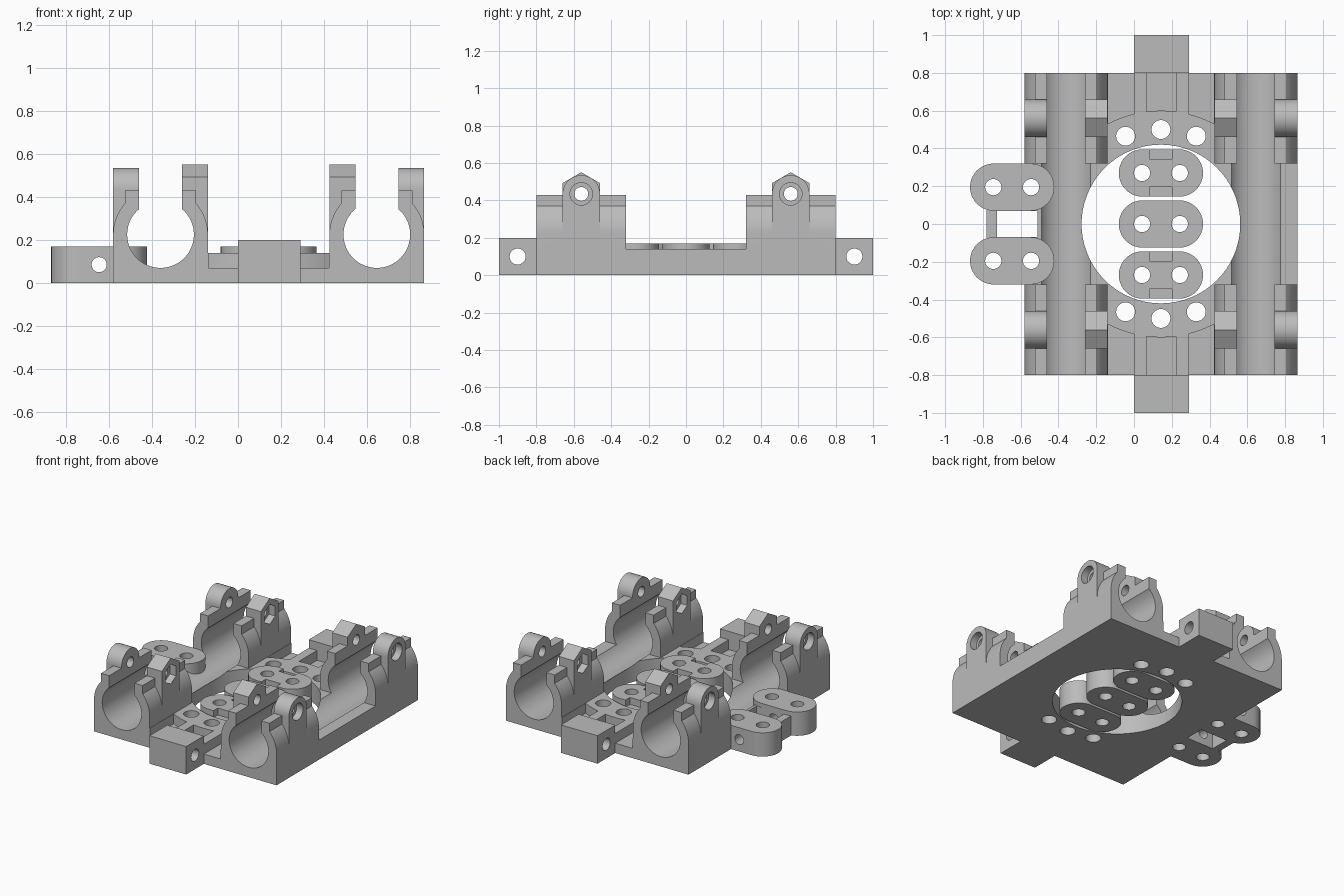
import bpy, bmesh
from math import sin, cos, pi, sqrt
from mathutils import Vector

if "Cube" in bpy.data.objects:
    bpy.data.objects.remove(bpy.data.objects["Cube"], do_unlink=True)

grey = bpy.data.materials.new("plain_grey")
grey.use_nodes = True
colour = (0.5, 0.5, 0.5, 1)
grey.diffuse_color = colour
grey.node_tree.nodes["Principled BSDF"].inputs["Base Color"].default_value = colour

MID = 0.1425          # centre line of the plate
CLAMP_OFFSET = 0.5025
BORE_Z, BORE_R = 0.225, 0.155
BOLT_Z = 0.435
PLATE_TOP = 0.14
parts = []


def prism(name, pts, axis, lo, hi):
    """Extrude a 2D profile along an axis from lo to hi."""
    place = {"X": lambda a, b: (lo, a, b),
             "Y": lambda a, b: (a, lo, b),
             "Z": lambda a, b: (a, b, lo)}[axis]
    step = Vector([hi - lo if c == axis else 0 for c in "XYZ"])
    bm = bmesh.new()
    face = bm.faces.new([bm.verts.new(place(a, b)) for a, b in pts])
    new = bmesh.ops.extrude_face_region(bm, geom=[face])["geom"]
    bmesh.ops.translate(bm, vec=step, verts=[v for v in new if isinstance(v, bmesh.types.BMVert)])
    bmesh.ops.recalc_face_normals(bm, faces=bm.faces)
    mesh = bpy.data.meshes.new(name)
    bm.to_mesh(mesh)
    bm.free()
    mesh.materials.append(grey)
    ob = bpy.data.objects.new(name, mesh)
    bpy.context.collection.objects.link(ob)
    return ob


def arc(cx, cy, r, start, end, n):
    return [(cx + r * cos(start + (end - start) * i / n),
             cy + r * sin(start + (end - start) * i / n)) for i in range(n + 1)]


def circle(cx, cy, r, n=40, turn=0):
    return arc(cx, cy, r, turn, turn + 2 * pi, n)[:-1]


def rect(x0, x1, y0, y1):
    return [(x0, y0), (x1, y0), (x1, y1), (x0, y1)]


def stadium(cx, cy, half, r):
    d = half - r
    return arc(cx + d, cy, r, -pi / 2, pi / 2, 20) + arc(cx - d, cy, r, pi / 2, 3 * pi / 2, 20)


def combine(ob, others, operation):
    """Apply booleans with throwaway helper solids."""
    for other in others:
        other.hide_render = True
        mod = ob.modifiers.new("bool", "BOOLEAN")
        mod.operation, mod.solver, mod.object = operation, "EXACT", other
        bpy.context.view_layer.objects.active = ob
        bpy.ops.object.modifier_apply(modifier=mod.name)
        bpy.data.objects.remove(other, do_unlink=True)


def cut(ob, *cutters):
    combine(ob, cutters, "DIFFERENCE")


def hole(axis, a, b, r, lo, hi, n=32):
    return prism("cutter", circle(a, b, r, n), axis, lo, hi)


# Base plate with central opening, rod troughs and window beside the bracket
plate = prism("base_plate", rect(-0.58, 0.865, -0.8, 0.8), "Z", 0, PLATE_TOP)
cut(plate, hole("Z", MID, 0, 0.42, -0.1, 0.3, 96),
    prism("cutter", rect(-0.6, -0.51, -0.07, 0.07), "Z", -0.1, 0.3))
for side in (-1, 1):
    cut(plate, hole("Y", MID + side * CLAMP_OFFSET, BORE_Z, BORE_R, -1, 1, 64))

# Lowered floors outside the raised ring, and ring bolt holes
for end in (-1, 1):
    for x0, x1 in ((-0.1375, 0), (0.065, 0.222), (0.29, 0.4225)):
        xs = [x0 + (x1 - x0) * i / 8 for i in range(9)]
        edge = [(x, end * sqrt(0.36 - (x - MID) ** 2)) for x in xs]
        cut(plate, prism("cutter", edge + [(x1, end * 0.85), (x0, end * 0.85)], "Z", 0.07, 0.3))
    for dx, y in ((-0.187, 0.465), (0, 0.5), (0.187, 0.465)):
        cut(plate, hole("Z", MID + dx, end * y, 0.05, -0.1, 0.3))
    cut(plate, hole("Z", -0.545, end * 0.195, 0.043, -0.1, 0.3))
parts.append(plate)

# End tabs with a cross hole
for end, label in ((-1, "front"), (1, "back")):
    tab = prism(label + "_tab", rect(0, 0.29, min(end, end * 0.8), max(end, end * 0.8)), "Z", 0, 0.2)
    cut(tab, hole("X", end * 0.9, 0.1, 0.043, -0.2, 0.5))
    parts.append(tab)

# Four split rod clamps, each with a round bolt ear outside and a hexagonal nut ear inside
half = ([(0.22, PLATE_TOP), (0.22, BORE_Z)] + arc(0, BORE_Z, 0.22, 0.08, 0.72, 12)
        + [(0.165, 0.37), (0.165, 0.43), (0.1, 0.43), (0.1, BORE_Z)])
for side, s_name in ((-1, "right"), (1, "left")):
    cx = MID + side * CLAMP_OFFSET
    profile = [(cx + x, z) for x, z in half] + [(cx - x, z) for x, z in reversed(half)]
    for end, e_name in ((-1, "front"), (1, "back")):
        y = end * 0.56
        clamp = prism(f"{e_name}_{s_name}_clamp", profile, "Y", y - 0.24, y + 0.24)
        foot = [(y - 0.1, 0.2), (y + 0.1, 0.2)]
        round_ear = prism("ear", foot + arc(y, BOLT_Z, 0.1, 0, pi, 24), "X",
                          cx + side * 0.1, cx + side * 0.22)
        hex_ear = prism("ear", foot + arc(y, BOLT_Z, 0.1155, pi / 6, 5 * pi / 6, 2), "X",
                        cx - side * 0.1, cx - side * 0.22)
        combine(clamp, [round_ear, hex_ear], "UNION")
        cut(clamp, hole("Y", cx, BORE_Z, BORE_R, -1, 1, 64),
            hole("X", y, BOLT_Z, 0.037, cx - 0.3, cx + 0.3),
            hole("X", y, BOLT_Z, 0.06, cx + side * 0.17, cx + side * 0.3),
            prism("cutter", circle(y, BOLT_Z, 0.07, 6, pi / 6), "X",
                  cx - side * 0.17, cx - side * 0.3))
        parts.append(clamp)


def pad(name, cx, cy):
    """Rounded block with two vertical holes."""
    ob = prism(name, stadium(cx, cy, 0.223, 0.125), "Z", 0, 0.17)
    cut(ob, *[hole("Z", cx + d, cy, 0.043, -0.1, 0.3) for d in (-0.1, 0.1)])
    parts.append(ob)
    return ob


# Loose spacers in the opening; the outer two have small notches
for cy, label in ((-0.27, "front"), (0, "middle"), (0.27, "back")):
    spacer = pad(label + "_spacer", MID, cy)
    if cy:
        cut(spacer, hole("Y", MID, 0.085, 0.035, cy - 0.2, cy + 0.2))
        for d in (-0.1, 0.1):
            cut(spacer, prism("cutter", rect(MID - 0.06, MID + 0.06, cy + d - 0.025, cy + d + 0.025),
                              "Z", 0.12, 0.3))

# Side bracket: two pads joined by a bar
for cy, label in ((-0.195, "front"), (0.195, "back")):
    block = pad(label + "_bracket_pad", -0.645, cy)
    cut(block, hole("Y", -0.645, 0.085, 0.035, cy - 0.2, cy + 0.2))
parts.append(prism("bracket_bar", rect(-0.78, -0.725, -0.075, 0.075), "Z", 0, PLATE_TOP))

# Smooth curves, sharp edges
bpy.ops.object.select_all(action="DESELECT")
for ob in parts:
    ob.select_set(True)
bpy.context.view_layer.objects.active = plate
bpy.ops.object.shade_smooth_by_angle(angle=pi / 6)
